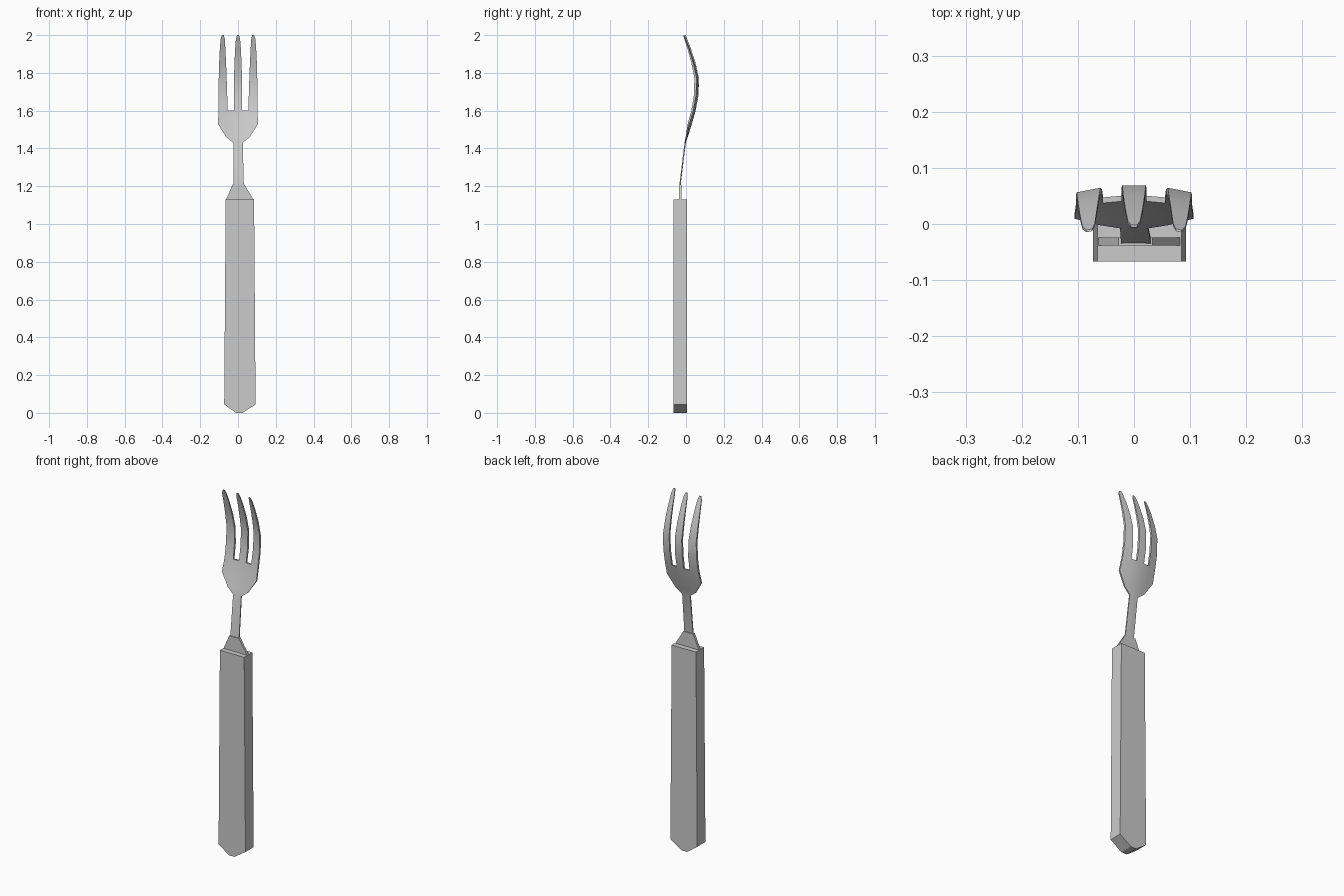
import bpy
import bmesh

cube = bpy.data.objects.get("Cube")
if cube:
    bpy.data.objects.remove(cube, do_unlink=True)

steel = bpy.data.materials.new("grey steel")
steel.use_nodes = True
steel.diffuse_color = (0.6, 0.6, 0.6, 1)
steel.node_tree.nodes["Principled BSDF"].inputs["Base Color"].default_value = (0.6, 0.6, 0.6, 1)


def finish(bm, name, smooth=False):
    bmesh.ops.recalc_face_normals(bm, faces=bm.faces)
    mesh = bpy.data.meshes.new(name)
    bm.to_mesh(mesh)
    bm.free()
    mesh.materials.append(steel)
    obj = bpy.data.objects.new(name, mesh)
    bpy.context.collection.objects.link(obj)
    if smooth:
        bpy.ops.object.select_all(action="DESELECT")
        obj.select_set(True)
        bpy.context.view_layer.objects.active = obj
        bpy.ops.object.shade_smooth_by_angle(angle=0.6)
    return obj


def slab(name, outline, front, back):
    """Flat outline in x, z given depth from front to back."""
    bm = bmesh.new()
    face = bm.faces.new([bm.verts.new((x, front, z)) for x, z in outline])
    new = bmesh.ops.extrude_face_region(bm, geom=[face])["geom"]
    for v in new:
        if isinstance(v, bmesh.types.BMVert):
            v.co.y = back
    return finish(bm, name)


def lookup(table, z):
    """Linear interpolation through (z, value) pairs."""
    for (z0, a), (z1, b) in zip(table, table[1:]):
        if z <= z1:
            return a + (b - a) * (z - z0) / (z1 - z0)
    return table[-1][1]


# Handle with a blunt pointed butt, and the tapered tang above it
slab("handle", [(-0.01, 0), (0.025, 0), (0.093, 0.045), (0.085, 1.13),
                (-0.065, 1.13), (-0.073, 0.045)], -0.067, 0.005)
slab("tang", [(-0.065, 1.125), (0.085, 1.125), (0.033, 1.21), (-0.028, 1.21)],
     -0.038, -0.024)

# Neck, palm and tines: one flat sheet, then bent and thickened
SPINE = [(1.2, -0.032), (1.43, -0.004), (1.46, 0.006), (1.53, 0.027), (1.6, 0.046),
         (1.68, 0.060), (1.77, 0.063), (1.85, 0.046), (1.93, 0.022), (2.0, -0.004)]
THICK = [(1.2, 0.006), (1.43, 0.006), (1.6, 0.010), (1.72, 0.013), (1.85, 0.010), (2.0, 0.004)]

bm = bmesh.new()


def sheet(rows):
    """Quads between successive rows of (z, x positions)."""
    grid = [[bm.verts.new((x, 0, z)) for x in xs] for z, xs in rows]
    for low, high in zip(grid, grid[1:]):
        for i in range(len(low) - 1):
            bm.faces.new((low[i], low[i + 1], high[i + 1], high[i]))


columns = [-0.103, -0.055, -0.022, 0, 0.022, 0.055, 0.103]


def across(half):
    return [x * half / 0.103 for x in columns]


neck = [(1.2, [x + 0.004 for x in across(0.027)])]
sheet(neck + [(z, across(h)) for z, h in
              ((1.43, 0.025), (1.46, 0.062), (1.53, 0.106), (1.6, 0.103))])

levels = [1.6, 1.68, 1.77, 1.85, 1.93, 1.98, 2.0]
middle = [0.022, 0.022, 0.021, 0.019, 0.015, 0.011, 0.005]
outer = [0.103, 0.103, 0.102, 0.100, 0.096, 0.092, 0.085]
inner = [0.055, 0.057, 0.060, 0.063, 0.067, 0.070, 0.075]
sheet([(z, (-m, 0, m)) for z, m in zip(levels, middle)])
for side in (-1, 1):
    sheet([(z, (side * a, side * b)) for z, a, b in zip(levels, inner, outer)])

bmesh.ops.remove_doubles(bm, verts=bm.verts, dist=0.0005)
bmesh.ops.recalc_face_normals(bm, faces=bm.faces)
front_verts = set(bm.verts)
bmesh.ops.extrude_face_region(bm, geom=list(bm.faces), use_keep_orig=True)
for v in bm.verts:
    way = -0.5 if v in front_verts else 0.5
    x, z = v.co.x, v.co.z
    v.co.y = lookup(SPINE, z) - 1.2 * x * x + way * lookup(THICK, z)
finish(bm, "fork_head", smooth=True)
